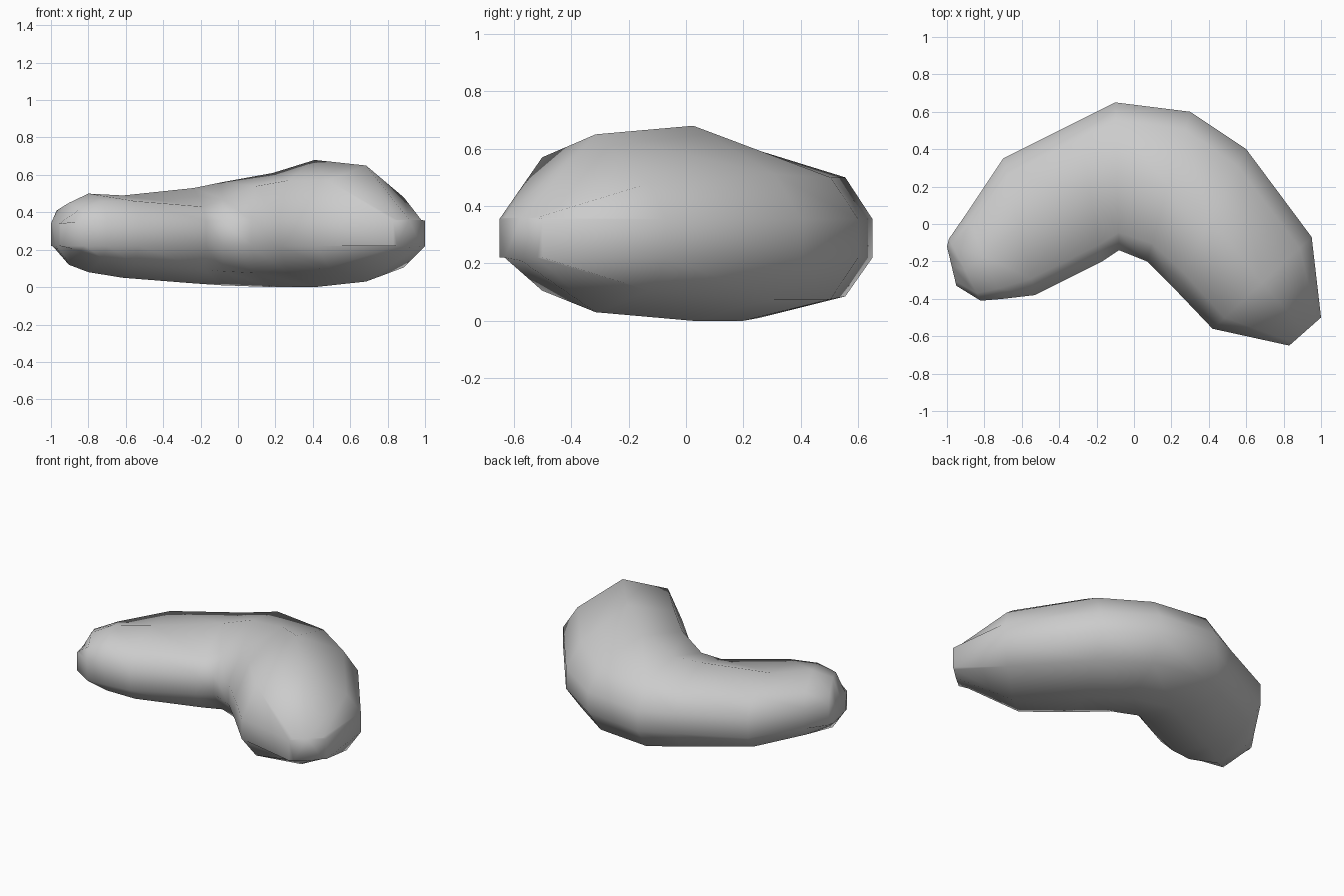
import bpy
import bmesh
from mathutils import Vector

if "Cube" in bpy.data.objects:
    bpy.data.objects.remove(bpy.data.objects["Cube"], do_unlink=True)

# Single grey surface colour
grey = bpy.data.materials.new("plain_grey")
grey.use_nodes = True
colour = (0.6, 0.6, 0.6, 1)
grey.diffuse_color = colour
grey.node_tree.nodes["Principled BSDF"].inputs["Base Color"].default_value = colour

# Cross-sections along the bend:
# outer edge, inner edge, bottom, top, outer shoulder height, inner shoulder height
SECTIONS = [
    ((-1, -.12), (-.95, -.33), .22, .34, .34, .34),
    ((-.99, -.08), (-.82, -.41), .12, .45, .41, .42),
    ((-.9, .05), (-.7, -.4), .08, .5, .44, .46),
    ((-.7, .35), (-.53, -.38), .05, .49, .46, .46),
    ((-.3, .55), (-.17, -.2), .02, .53, .48, .43),
    ((-.1, .65), (-.08, -.14), .01, .56, .5, .47),
    ((.3, .6), (.07, -.2), 0, .61, .5, .54),
    ((.6, .4), (.22, -.35), 0, .68, .51, .57),
    ((.95, -.07), (.42, -.56), .03, .65, .48, .57),
    ((1, -.5), (.83, -.65), .21, .36, .36, .36),
]
SIDE_LOW, SIDE_HIGH = .22, .355
SHOULDER = .76


def add_ring(bm, outer, inner, bottom, top, shoulder_out, shoulder_in):
    """Ten-sided section with short upright sides and sloping shoulders."""
    outer, inner = Vector(outer), Vector(inner)
    middle, half = (outer + inner) / 2, (outer - inner) / 2
    low_shoulder = min(bottom + .075, SIDE_LOW)
    low, high = max(bottom, SIDE_LOW), min(top, SIDE_HIGH)
    outline = [
        (1, low), (1, high), (SHOULDER, shoulder_out), (0, top),
        (-SHOULDER, shoulder_in), (-1, high), (-1, low),
        (-SHOULDER, low_shoulder), (0, bottom), (SHOULDER, low_shoulder),
    ]
    return [bm.verts.new((*(middle + half * u), z)) for u, z in outline]


# Bent tapering body, closed at both ends
bm = bmesh.new()
rings = [add_ring(bm, *section) for section in SECTIONS]
for ring, following in zip(rings, rings[1:]):
    count = len(ring)
    for i in range(count):
        j = (i + 1) % count
        bm.faces.new((ring[i], ring[j], following[j], following[i]))
bm.faces.new(rings[0])
bm.faces.new(rings[-1])
bmesh.ops.remove_doubles(bm, verts=bm.verts, dist=.0005)
bmesh.ops.recalc_face_normals(bm, faces=bm.faces)
for face in bm.faces:
    face.smooth = True

mesh = bpy.data.meshes.new("curved_body")
bm.to_mesh(mesh)
bm.free()
mesh.materials.append(grey)
body = bpy.data.objects.new("curved_body", mesh)
bpy.context.collection.objects.link(body)
